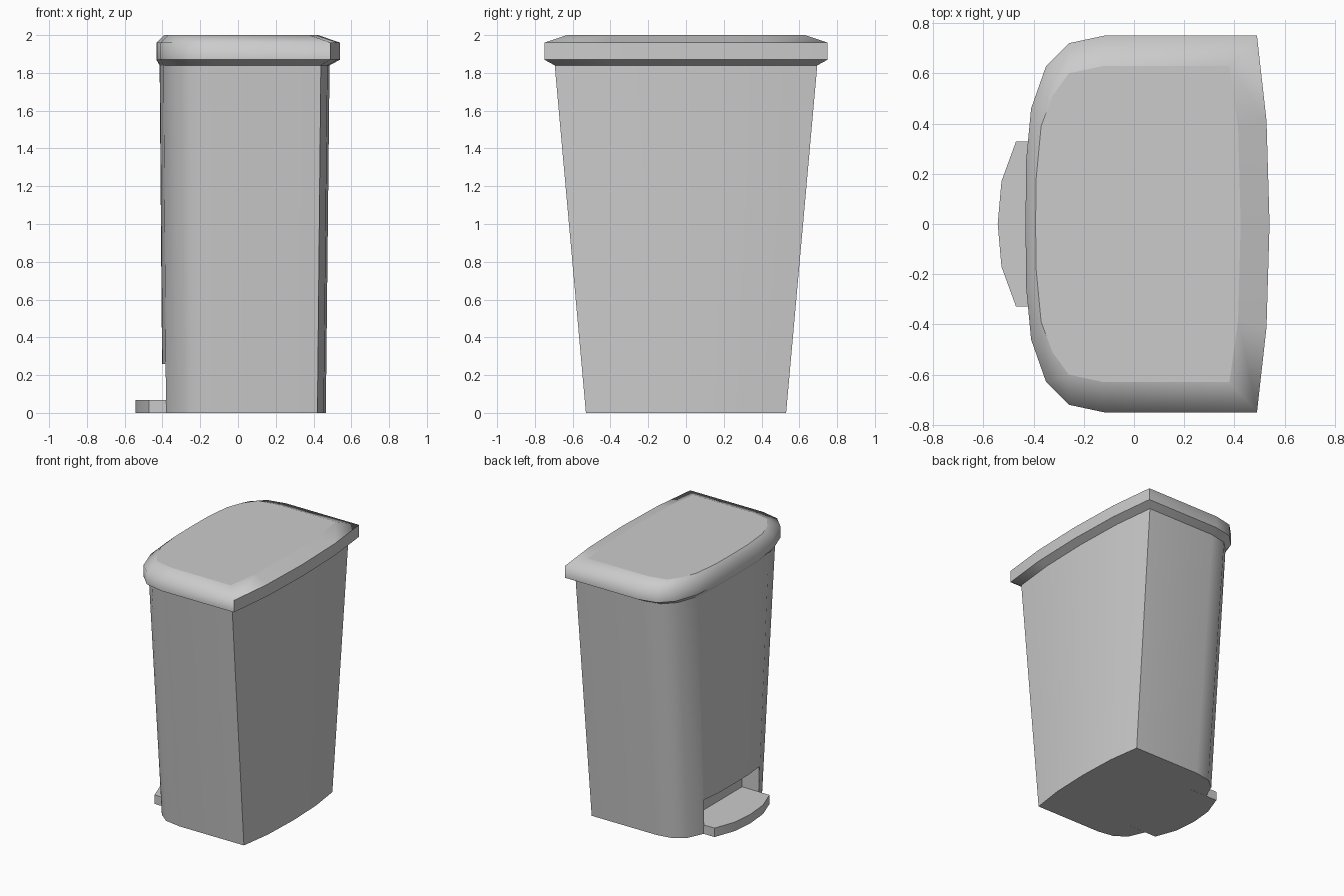
import bpy, bmesh, math

if "Cube" in bpy.data.objects:
    bpy.data.objects.remove(bpy.data.objects["Cube"])

# Half outlines (x, y) from the back corner round to the front middle line
RIM = [(0.54, 0), (0.528, 0.41), (0.49, 0.75), (-0.12, 0.75), (-0.26, 0.72),
       (-0.35, 0.63), (-0.41, 0.46), (-0.43, 0.25), (-0.432, 0)]
TOP = [(0.425, 0), (0.415, 0.38), (0.38, 0.63), (-0.12, 0.63), (-0.26, 0.60),
       (-0.325, 0.51), (-0.37, 0.39), (-0.39, 0.18), (-0.392, 0)]
PEDAL = [(-0.24, 0), (-0.24, 0.329), (-0.47, 0.329), (-0.528, 0.17), (-0.543, 0)]


def mirrored(half):
    return half + [(x, -y) for x, y in reversed(half[1:-1])]


def fitted(x0, x1, width):
    """Rim outline rescaled to a given depth range and half width."""
    k = (x1 - x0) / 0.972
    return [(x0 + (x + 0.432) * k, y * width / 0.75) for x, y in RIM]


def loft(name, sections):
    """Skin a stack of (half outline, z) sections and cap both ends."""
    bm = bmesh.new()
    rings = [[bm.verts.new((x, y, z)) for x, y in mirrored(half)] for half, z in sections]
    n = len(rings[0])
    for a, b in zip(rings, rings[1:]):
        for i in range(n):
            j = (i + 1) % n
            bm.faces.new((a[i], a[j], b[j], b[i]))
    bm.faces.new(rings[0][::-1])
    bm.faces.new(rings[-1])
    bmesh.ops.recalc_face_normals(bm, faces=bm.faces)
    mesh = bpy.data.meshes.new(name)
    bm.to_mesh(mesh)
    bm.free()
    ob = bpy.data.objects.new(name, mesh)
    bpy.context.collection.objects.link(ob)
    return ob


def select(ob):
    bpy.ops.object.select_all(action='DESELECT')
    ob.select_set(True)
    bpy.context.view_layer.objects.active = ob


# Tapered bin body
BODY_TOP = fitted(-0.415, 0.485, 0.695)
body = loft("bin_body", [(fitted(-0.40, 0.465, 0.53), 0), (BODY_TOP, 1.84)])

# Pedal recess cut into the lower edge
bpy.ops.mesh.primitive_cube_add(size=1, location=(-0.54, 0, 0.08))
cutter = bpy.context.object
cutter.name = "recess_cutter"
cutter.scale = (0.6, 0.66, 0.36)
cutter.hide_render = True
cut = body.modifiers.new("recess", 'BOOLEAN')
cut.operation = 'DIFFERENCE'
cut.solver = 'EXACT'
cut.object = cutter
select(body)
bpy.ops.object.modifier_apply(modifier=cut.name)
bpy.data.objects.remove(cutter)
select(body)
bpy.ops.object.shade_smooth_by_angle(angle=math.radians(40))

# Overhanging lid with a softened top edge
lid = loft("lid", [(BODY_TOP, 1.84), (RIM, 1.87), (RIM, 1.96), (TOP, 2.0)])
select(lid)
bpy.ops.object.shade_smooth_by_angle(angle=math.radians(78))
for e in lid.data.edges:
    a, b = (lid.data.vertices[i].co for i in e.vertices)
    level = abs(a.z - b.z) < 0.001
    back = min(a.x, b.x) > 0.37
    if level and (back or a.z < 1.88 or a.z > 1.99):
        e.use_edge_sharp = True

# Foot pedal
pedal = loft("foot_pedal", [(PEDAL, 0), (PEDAL, 0.068)])
select(pedal)
bpy.ops.object.shade_smooth_by_angle(angle=math.radians(30))
